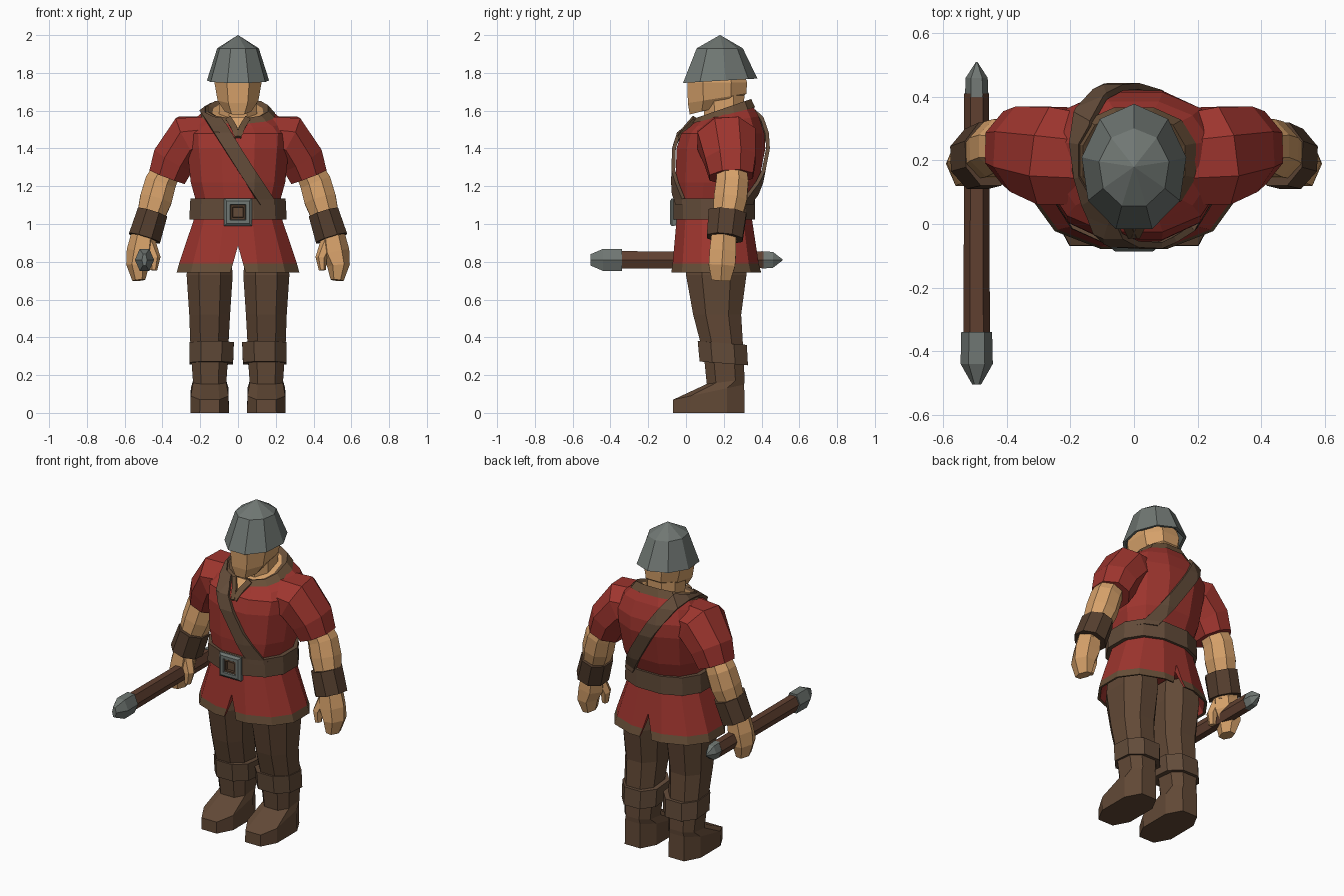
import bpy, bmesh, math
from mathutils import Vector


def mat(name, r, g, b):
    m = bpy.data.materials.new(name)
    lin = [((c / 255 + 0.055) / 1.055) ** 2.4 for c in (r, g, b)]
    m.diffuse_color = (*lin, 1)
    return m


RED = mat("red cloth", 158, 53, 46)
TRIM = mat("brown trim", 104, 79, 56)
SKIN = mat("skin", 214, 161, 106)
LEATHER = mat("leather", 98, 75, 57)
TROUSER = mat("trouser brown", 98, 73, 54)
BRACER = mat("dark leather", 84, 62, 46)
STEEL = mat("steel", 112, 119, 115)
WOOD = mat("dark wood", 96, 64, 48)


def add(name, bm, *mats):
    bmesh.ops.recalc_face_normals(bm, faces=bm.faces)
    me = bpy.data.meshes.new(name)
    bm.to_mesh(me)
    bm.free()
    for m in mats:
        me.materials.append(m)
    ob = bpy.data.objects.new(name, me)
    bpy.context.collection.objects.link(ob)
    return ob


def skin(rings, caps=True):
    """Join a list of equal point rings into a closed surface."""
    bm = bmesh.new()
    vs = [[bm.verts.new(p) for p in r] for r in rings]
    n = len(vs[0])
    for a, b in zip(vs, vs[1:]):
        for i in range(n):
            j = (i + 1) % n
            bm.faces.new((a[i], a[j], b[j], b[i]))
    if caps:
        bm.faces.new(vs[0])
        bm.faces.new(vs[-1])
    return bm


def outline(n, e, turn=0.5):
    """Unit rounded polygon; with turn 0.5 a flat side faces the front."""
    k = math.cos(math.pi / n) ** e if turn else 1
    pts = []
    for i in range(n):
        a = 2 * math.pi * (i + turn) / n + math.pi / 2
        c, s = math.cos(a), math.sin(a)
        pts.append((math.copysign(abs(c) ** e, c) / k, math.copysign(abs(s) ** e, s) / k))
    return pts


def stack(rows, n=8, e=0.85, grow=0, caps=True, turn=0.5, side=1):
    """Horizontal rings: (z, cx, cy, rx, ry, tilt)."""
    return skin([[(side * (cx + u * (rx + grow)), cy + v * (ry + grow), z + t * v)
                  for u, v in outline(n, e, turn)]
                 for z, cx, cy, rx, ry, t in rows], caps)


def limb(rows, n=8, e=1.0, side=1):
    """Rings across a path: (x, y, z, ru, rv)."""
    ps = [Vector(r[:3]) for r in rows]
    rings = []
    for i, r in enumerate(rows):
        t = (ps[min(i + 1, len(ps) - 1)] - ps[max(i - 1, 0)]).normalized()
        ref = Vector((0, 1, 0)) if abs(t.y) < 0.9 else Vector((0, 0, 1))
        v = (ref - t * ref.dot(t)).normalized()
        u = v.cross(t)
        ring = [ps[i] + u * (a * r[3]) + v * (b * r[4]) for a, b in outline(n, e)]
        rings.append([(side * p.x, p.y, p.z) for p in ring])
    return skin(rings)


# Tunic: hollow hem, waist, chest and sloping neck opening
BODY = [(0.87, 0, 0.16, 0.25, 0.18, 0), (0.745, 0, 0.16, 0.31, 0.225, 0),
        (0.742, 0, 0.16, 0.325, 0.238, 0), (0.79, 0, 0.157, 0.312, 0.228, 0),
        (1.02, 0, 0.15, 0.235, 0.2, 0), (1.13, 0, 0.15, 0.225, 0.2, 0),
        (1.22, 0, 0.165, 0.25, 0.22, 0), (1.40, 0, 0.185, 0.27, 0.235, 0),
        (1.48, 0, 0.195, 0.275, 0.22, 0), (1.54, 0, 0.2, 0.24, 0.185, 0.03),
        (1.60, 0, 0.2, 0.155, 0.14, 0.05)]
bm = stack(BODY, 12)
for f in bm.faces:
    c = f.calc_center_median()
    if c.z < 0.80:
        f.material_index = 1
    elif len(f.verts) > 4 and c.z > 1.5:
        f.material_index = 2
tunic = add("tunic", bm, RED, TRIM, SKIN)

# Slits at the front and back of the hem
wedge = skin([[(-0.052, y, 0.70), (0.052, y, 0.70), (0, y, 0.885)] for y in (-0.3, 0.6)])
slit = add("slit_cutter", wedge, RED)
slit.hide_render = True
slit.hide_viewport = True
cut = tunic.modifiers.new("slit", "BOOLEAN")
cut.operation = "DIFFERENCE"
cut.solver = "EXACT"
cut.object = slit

# Shoulder strap: a slanted slice of a slightly larger tunic
bm = stack(BODY[4:], 12, grow=0.014, caps=False)
nrm, mid = Vector((0.843, 0, 0.538)), Vector((-0.02, 0, 1.385))
for co, no in ((mid + nrm * 0.038, nrm), (mid - nrm * 0.038, -nrm),
               (Vector((0, 0, 1.10)), Vector((0, 0, -1)))):
    bmesh.ops.bisect_plane(bm, geom=bm.verts[:] + bm.edges[:] + bm.faces[:],
                           plane_co=co, plane_no=no, clear_outer=True)
strap = add("shoulder_strap", bm, LEATHER)
thick = strap.modifiers.new("thickness", "SOLIDIFY")
thick.thickness = 0.02
thick.offset = 0

# Collar trim and its V at the throat
add("collar", stack([(1.575, 0, 0.2, 0.195, 0.166, 0.042), (1.612, 0, 0.2, 0.16, 0.145, 0.05),
                     (1.598, 0, 0.2, 0.128, 0.115, 0.045)], 12, caps=False), TRIM)
for s, nm in ((1, "left"), (-1, "right")):
    add(nm + "_collar_tab", limb([(0.05, 0.045, 1.56, 0.016, 0.01), (0.02, 0.0, 1.51, 0.016, 0.01),
                                  (0.003, -0.038, 1.46, 0.014, 0.01)], 4, side=s), TRIM)
bm = bmesh.new()
bm.faces.new([bm.verts.new(p) for p in ((-0.04, 0.04, 1.565), (0, -0.03, 1.475), (0.04, 0.04, 1.565))])
add("throat", bm, SKIN)

# Belt and square buckle
add("belt", stack([(1.025, 0, 0.15, 0.235, 0.2, 0), (1.025, 0, 0.15, 0.258, 0.215, 0),
                   (1.135, 0, 0.15, 0.252, 0.215, 0), (1.135, 0, 0.15, 0.22, 0.19, 0)], 12), LEATHER)


def square(r, y):
    return [(x * r, y, 1.062 + z * r) for x, z in ((-1, -1), (1, -1), (1, 1), (-1, 1))]


add("buckle", skin([square(0.07, -0.05), square(0.073, -0.075), square(0.06, -0.086),
                    square(0.042, -0.086), square(0.038, -0.07)], caps=False), STEEL)
add("buckle_pin_frame", skin([square(0.042, -0.066), square(0.038, -0.08), square(0.028, -0.08),
                              square(0.026, -0.066)], caps=False), BRACER)

# Neck, head and nine-sided helmet
add("neck", stack([(1.48, 0, 0.2, 0.10, 0.10, 0), (1.70, 0, 0.2, 0.10, 0.11, 0)]), SKIN)
add("head", stack([(1.61, 0, 0.14, 0.07, 0.12, 0.03), (1.665, 0, 0.165, 0.108, 0.155, 0.025),
                   (1.75, 0, 0.165, 0.125, 0.158, 0), (1.83, 0, 0.165, 0.11, 0.13, 0)]), SKIN)
add("helmet", stack([(1.82, 0, 0.175, 0.115, 0.135, 0), (1.76, 0, 0.175, 0.15, 0.185, 0.01),
                     (1.758, 0, 0.175, 0.167, 0.203, 0.012), (1.93, 0, 0.175, 0.112, 0.126, 0),
                     (2.0, 0, 0.18, 0.001, 0.001, 0)], 9, 1.0, turn=0), STEEL)

for s, nm in ((1, "left"), (-1, "right")):
    # Sleeve, arm, bracer and hand
    add(nm + "_sleeve", limb([(0.12, 0.2, 1.46, 0.11, 0.14), (0.26, 0.215, 1.45, 0.13, 0.155),
                              (0.34, 0.235, 1.34, 0.115, 0.135), (0.375, 0.24, 1.25, 0.10, 0.115)],
                             side=s), RED)
    add(nm + "_arm", limb([(0.36, 0.24, 1.32, 0.07, 0.075), (0.41, 0.245, 1.22, 0.083, 0.085),
                           (0.435, 0.235, 1.13, 0.085, 0.088), (0.48, 0.21, 0.98, 0.065, 0.07),
                           (0.497, 0.2, 0.91, 0.06, 0.065)], side=s), SKIN)
    add(nm + "_bracer", limb([(0.453, 0.22, 1.06, 0.081, 0.1), (0.495, 0.205, 0.925, 0.086, 0.095)],
                             side=s), BRACER)
    add(nm + "_hand", limb([(0.497, 0.2, 0.94, 0.06, 0.065), (0.512, 0.195, 0.85, 0.068, 0.07),
                            (0.532, 0.19, 0.78, 0.052, 0.07), (0.525, 0.185, 0.702, 0.03, 0.05)],
                           6, side=s), SKIN)
    add(nm + "_thumb", limb([(0.475, 0.175, 0.9, 0.035, 0.035), (0.44, 0.155, 0.82, 0.026, 0.03),
                             (0.447, 0.15, 0.755, 0.016, 0.02)], 6, side=s), SKIN)
    # Trouser leg, boot and folded boot top
    add(nm + "_trouser_leg", stack([(0.86, 0.15, 0.16, 0.11, 0.15, 0), (0.73, 0.15, 0.16, 0.122, 0.16, 0),
                                    (0.52, 0.15, 0.165, 0.108, 0.127, 0), (0.30, 0.152, 0.2, 0.098, 0.105, 0)],
                                   side=s), TROUSER)
    add(nm + "_boot_top", stack([(0.262, 0.142, 0.2, 0.095, 0.1, -0.008), (0.262, 0.142, 0.2, 0.116, 0.128, -0.01),
                                 (0.37, 0.14, 0.192, 0.118, 0.13, -0.01), (0.37, 0.14, 0.195, 0.09, 0.1, -0.01)],
                                side=s), LEATHER)
    add(nm + "_boot", stack([(0, 0.15, 0.12, 0.102, 0.19, 0), (0.11, 0.15, 0.12, 0.1, 0.188, 0.04),
                             (0.165, 0.15, 0.21, 0.088, 0.1, 0.012), (0.30, 0.15, 0.2, 0.098, 0.105, 0)],
                            e=0.75, side=s), TROUSER)

# Club held in the right hand, with steel head and spike
ROD = (-0.495, 0.81)


def rod(rows, n):
    return limb([(ROD[0], y, ROD[1], a, b) for y, a, b in rows], n)


add("club_shaft", rod([(-0.36, 0.036, 0.046), (0.41, 0.034, 0.044)], 6), WOOD)
add("club_head", rod([(-0.34, 0.042, 0.058), (-0.44, 0.044, 0.058), (-0.505, 0.012, 0.03)], 6), STEEL)
add("club_spike", rod([(0.40, 0.032, 0.046), (0.46, 0.03, 0.042), (0.51, 0.002, 0.004)], 6), STEEL)
